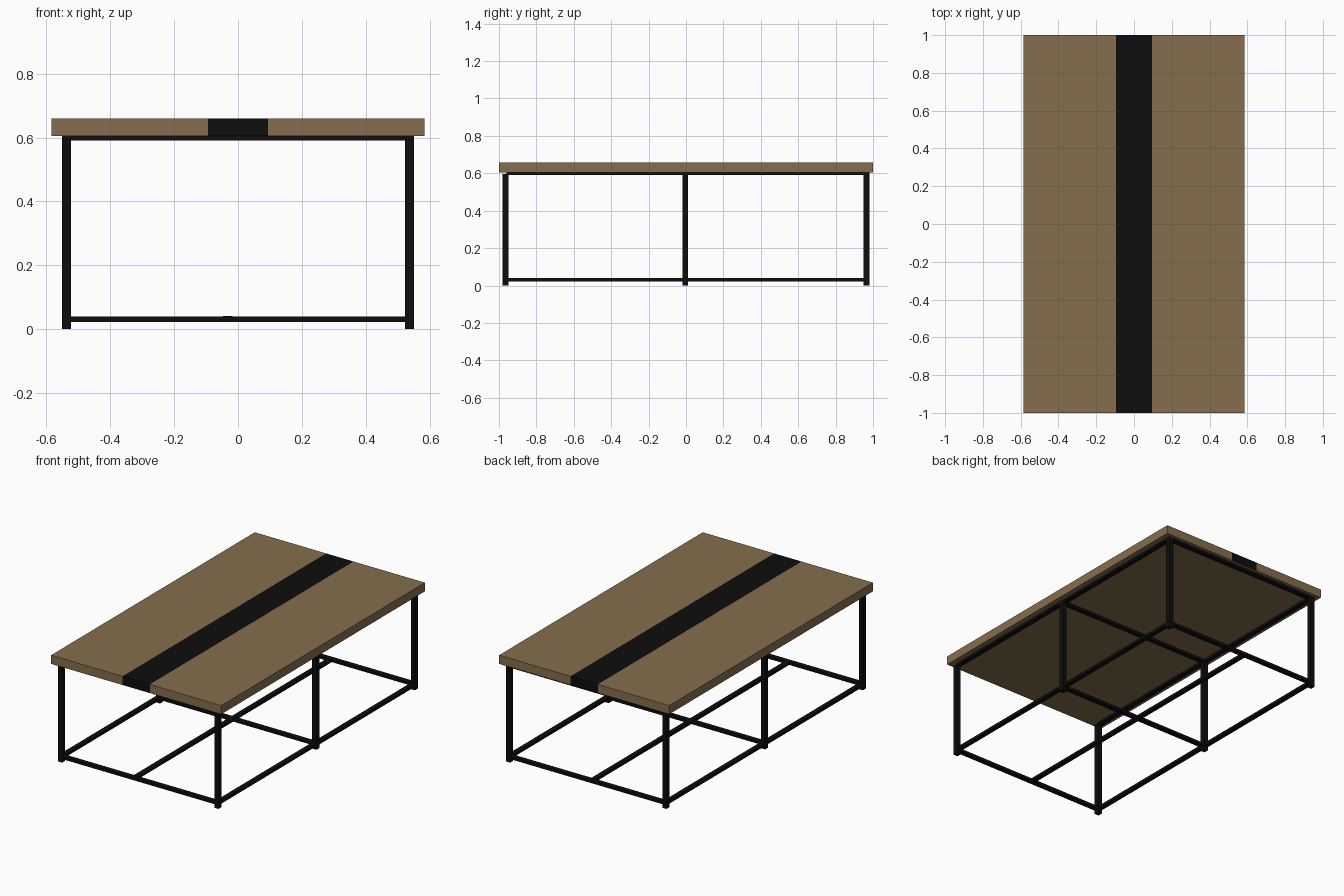
import bpy, bmesh

if "Cube" in bpy.data.objects:
    bpy.data.objects.remove(bpy.data.objects["Cube"])


def material(name, rgb):
    m = bpy.data.materials.new(name)
    m.diffuse_color = (*rgb, 1)
    m.use_nodes = True
    m.node_tree.nodes["Principled BSDF"].inputs["Base Color"].default_value = m.diffuse_color
    return m


wood = material("brown wood", (0.235, 0.155, 0.075))
black = material("black metal", (0.004, 0.004, 0.004))


def bar(name, x, y, z):
    """Box spanning the (min, max) ranges x, y, z."""
    bm = bmesh.new()
    bmesh.ops.create_cube(bm, size=1)
    for v in bm.verts:
        v.co = [r[0] if c < 0 else r[1] for c, r in zip(v.co, (x, y, z))]
    me = bpy.data.meshes.new(name)
    bm.to_mesh(me)
    bm.free()
    me.materials.append(black)
    ob = bpy.data.objects.new(name, me)
    bpy.context.collection.objects.link(ob)
    return ob


# Table top: one slab cut twice lengthwise, black strip in the middle
top = bar("table_top", (-0.585, 0.585), (-1, 1), (0.605, 0.659))
me = top.data
me.materials.clear()
me.materials.append(wood)
me.materials.append(black)
bm = bmesh.new()
bm.from_mesh(me)
for x in (-0.094, 0.094):
    bmesh.ops.bisect_plane(bm, geom=bm.verts[:] + bm.edges[:] + bm.faces[:],
                           plane_co=(x, 0, 0), plane_no=(1, 0, 0))
bm.normal_update()
for f in bm.faces:
    middle = abs(f.calc_center_median().x) < 0.09
    f.material_index = 1 if middle and f.normal.z > -0.5 else 0
bm.to_mesh(me)
bm.free()

X0, X1 = 0.523, 0.552          # inner and outer faces of the legs
LOW, HIGH = (0.022, 0.039), (0.59, 0.604)
rows = {"front": (-0.98, -0.95), "middle": (-0.018, 0.012), "back": (0.95, 0.98)}

# Legs and cross bars for each row (the front row has no upper bar)
for row, y in rows.items():
    for side, x in (("left", (-X1, -X0)), ("right", (X0, X1))):
        bar(f"{row}_{side}_leg", x, y, (0, 0.596))
    bar(f"{row}_lower_cross_bar", (-X0, X0), y, LOW)
    if row != "front":
        bar(f"{row}_upper_cross_bar", (-X1, X1), y, HIGH)

# Long side rails
for side, x in (("left", (-X1, -X0)), ("right", (X0, X1))):
    bar(f"{side}_upper_rail", x, (-0.96, 0.98), HIGH)
    bar(f"{side}_lower_rail", x, (-0.96, 0.96), LOW)

# Lower centre stretcher, slightly off centre
bar("centre_stretcher", (-0.047, -0.018), (-0.96, 0.96), (0.024, 0.041))
